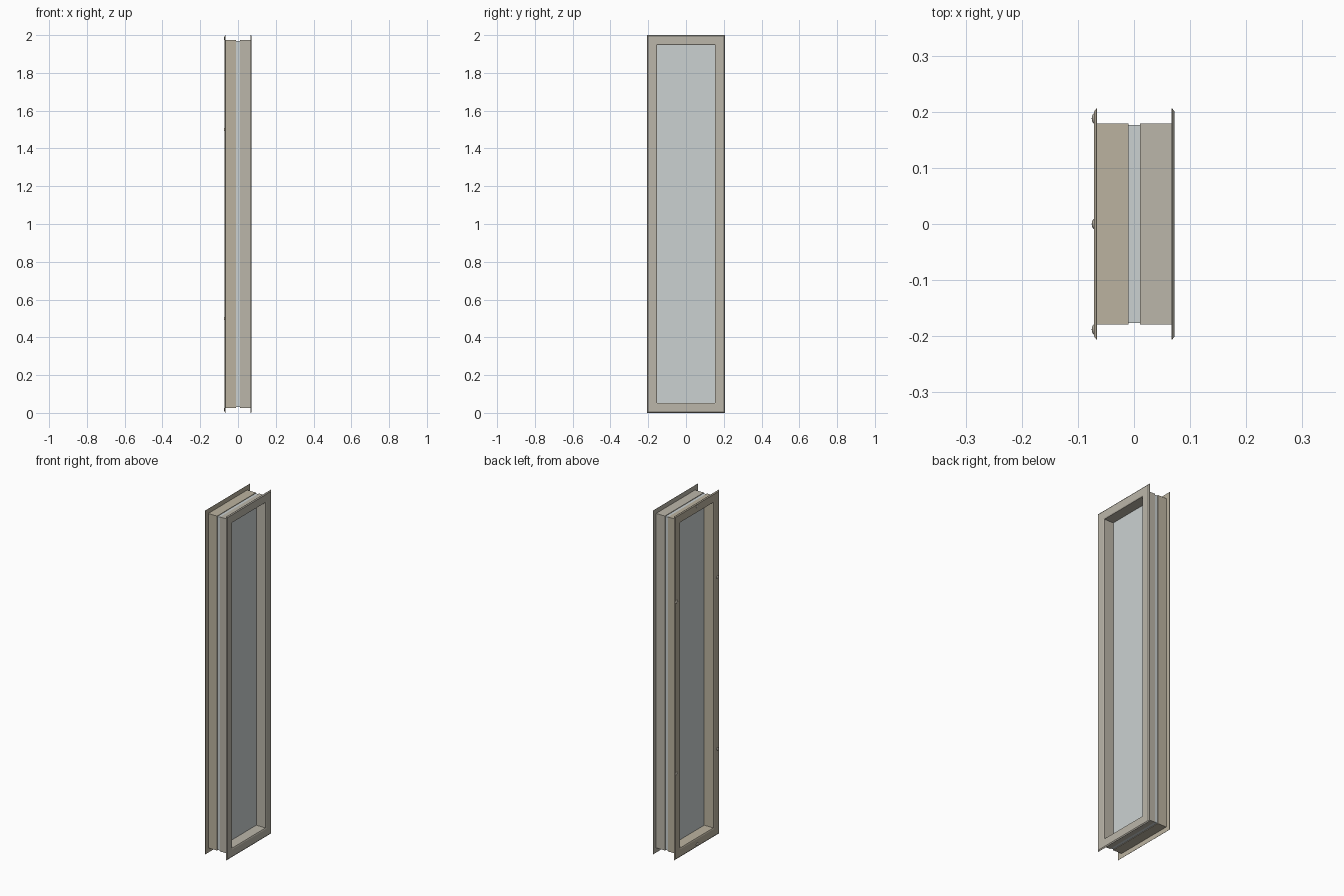
import bpy, bmesh, math

if "Cube" in bpy.data.objects:
    bpy.data.objects.remove(bpy.data.objects["Cube"])

HY, H = 0.206, 2.0   # half width and height of the outer flange


def material(name, rgb):
    m = bpy.data.materials.new(name)
    m.diffuse_color = (*rgb, 1)
    m.use_nodes = True
    m.node_tree.nodes["Principled BSDF"].inputs["Base Color"].default_value = m.diffuse_color
    return m


def finish(bm, name, mat):
    bmesh.ops.recalc_face_normals(bm, faces=bm.faces)
    me = bpy.data.meshes.new(name)
    bm.to_mesh(me)
    bm.free()
    me.materials.append(mat)
    ob = bpy.data.objects.new(name, me)
    bpy.context.collection.objects.link(ob)
    return ob


def mitred_frame(name, profile, mat):
    """Sweep a closed (x, inset) profile round the rectangular outline."""
    bm = bmesh.new()
    rings = []
    for x, d in profile:
        y, z0, z1 = HY - d, d, H - d
        rings.append([bm.verts.new((x, a, b)) for a, b in
                      ((-y, z0), (y, z0), (y, z1), (-y, z1))])
    for i, a in enumerate(rings):
        b = rings[(i + 1) % len(rings)]
        for j in range(4):
            k = (j + 1) % 4
            bm.faces.new((a[j], a[k], b[k], b[j]))
    return finish(bm, name, mat)


def screw(name, y, z, x, mat):
    """Low domed screw head facing -x."""
    r, h, n = 0.009, 0.004, 16
    bm = bmesh.new()
    rings = []
    for t in (0, 30, 60):
        c, s = math.cos(math.radians(t)), math.sin(math.radians(t))
        rings.append([bm.verts.new((x - h * s,
                                    y + r * c * math.cos(2 * math.pi * i / n),
                                    z + r * c * math.sin(2 * math.pi * i / n)))
                      for i in range(n)])
    for a, b in zip(rings, rings[1:]):
        for i in range(n):
            k = (i + 1) % n
            bm.faces.new((a[i], a[k], b[k], b[i]))
    tip = bm.verts.new((x - h, y, z))
    for i in range(n):
        bm.faces.new((rings[-1][i], rings[-1][(i + 1) % n], tip))
    bm.faces.new(rings[0])
    for f in bm.faces:
        f.smooth = len(f.verts) < 5
    finish(bm, name, mat)


tan = material("tan_metal", (0.50, 0.45, 0.35))
stone = material("stone_metal", (0.50, 0.47, 0.40))
glass = material("glass", (0.60, 0.64, 0.64))
steel = material("screw_metal", (0.45, 0.42, 0.36))

# Two flanged frame halves with bevelled flange edges
half = [(0.0105, 0.027), (0.067, 0.027), (0.067, 0.0), (0.068, 0.0),
        (0.0725, 0.006), (0.0725, 0.047), (0.070, 0.053), (0.0105, 0.053)]
mitred_frame("frame_right", [(x, d) for x, d in half], stone)
mitred_frame("frame_left", [(-x + 0.001, d) for x, d in half], tan)

# Glass pane sandwiched between the halves
bm = bmesh.new()
bmesh.ops.create_cube(bm, size=1)
for v in bm.verts:
    v.co.x *= 0.0205
    v.co.y *= 2 * (HY - 0.030)
    v.co.z = v.co.z * (H - 0.060) + H / 2
finish(bm, "glass_pane", glass)

# Screw heads on the left flange
SY = 0.188
spots = [(s * SY, z) for s in (-1, 1) for z in (0.5, 1.5)]
spots += [(0, HY - SY), (0, H - (HY - SY))]
for i, (y, z) in enumerate(spots):
    screw(f"screw_{i + 1}", y, z, -0.0714, steel)
